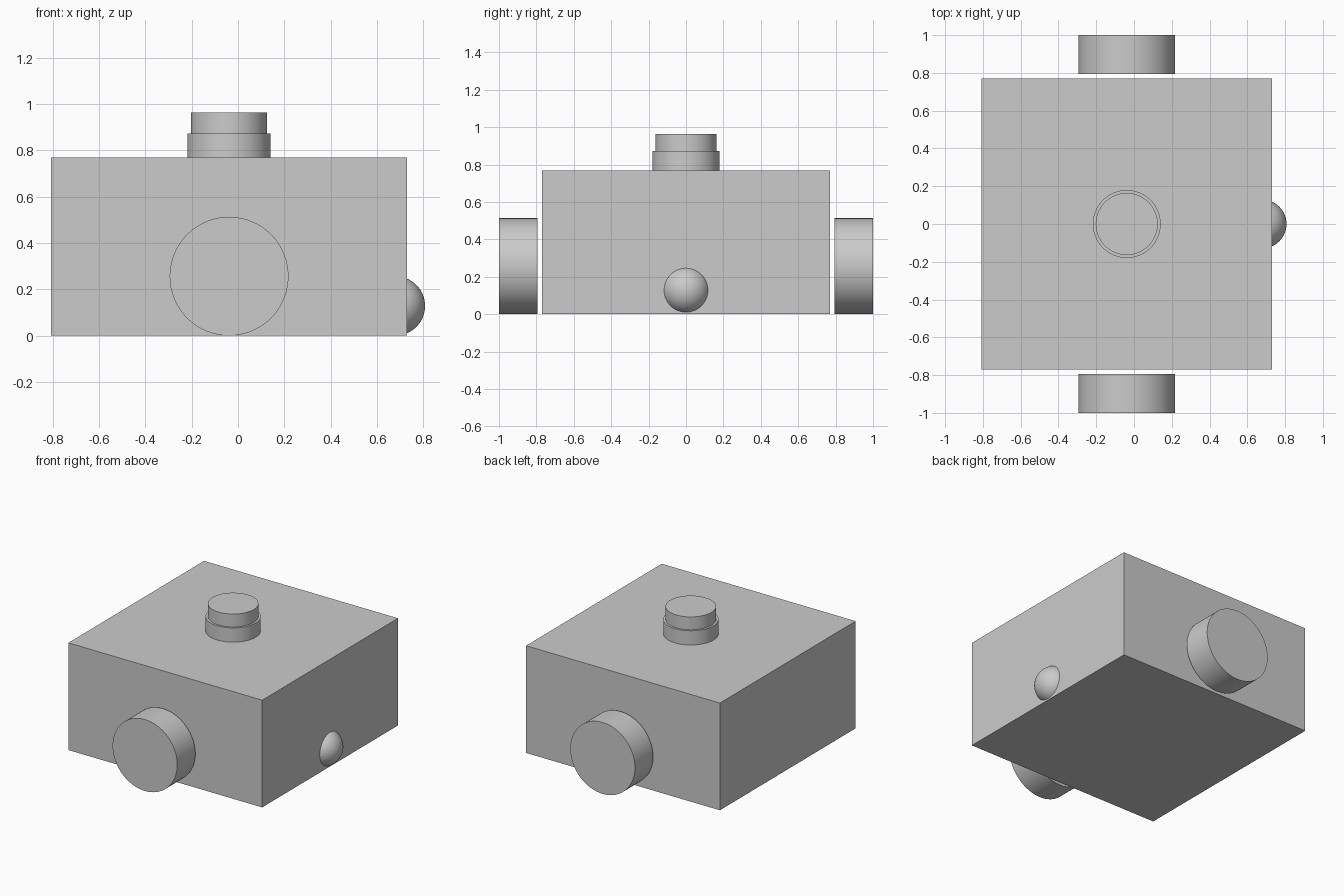
import bpy
import math

default = bpy.data.objects.get("Cube")
if default:
    bpy.data.objects.remove(default, do_unlink=True)

UNIT = 0.5128            # wheel diameter, the module for all other sizes
CX = -0.0385             # body centre; the lamp sticks out on +x
BODY_W, BODY_H = 3 * UNIT, 1.5 * UNIT

grey = bpy.data.materials.new("plain_grey")
grey.use_nodes = True
colour = (0.6, 0.6, 0.6, 1)
grey.diffuse_color = colour
grey.node_tree.nodes["Principled BSDF"].inputs["Base Color"].default_value = colour


def finish(name, smooth=True):
    obj = bpy.context.object
    obj.name = name
    obj.data.materials.append(grey)
    if smooth:
        bpy.ops.object.shade_smooth_by_angle(angle=math.radians(30))
    return obj


def cylinder(name, radius, depth, location, rotation=(0, 0, 0)):
    bpy.ops.mesh.primitive_cylinder_add(vertices=96, radius=radius, depth=depth,
                                        location=location, rotation=rotation)
    return finish(name)


# Box body
bpy.ops.mesh.primitive_cube_add(size=1, location=(CX, 0, BODY_H / 2))
body = bpy.context.object
body.scale = (BODY_W, BODY_W, BODY_H)
bpy.ops.object.transform_apply(location=False, rotation=False, scale=True)
finish("body", smooth=False)

# Wheels, held slightly off the front and back faces
wheel_depth = 0.4 * UNIT
for name, side in (("front_wheel", -1), ("back_wheel", 1)):
    cylinder(name, UNIT / 2, wheel_depth,
             (CX, side * (1 - wheel_depth / 2), UNIT / 2), (math.pi / 2, 0, 0))

# Stepped turret on the roof
z = BODY_H
for name, radius, height in (("turret_base", 0.35 * UNIT, 0.2 * UNIT),
                             ("turret_cap", 0.32 * UNIT, 0.18 * UNIT)):
    cylinder(name, radius, height, (CX, 0, z + height / 2))
    z += height

# Round lamp sunk into the left side
bpy.ops.mesh.primitive_uv_sphere_add(segments=64, ring_count=32, radius=UNIT / 4,
                                     location=(CX + BODY_W / 2 - 0.1 * UNIT, 0, UNIT / 4))
finish("side_lamp")
